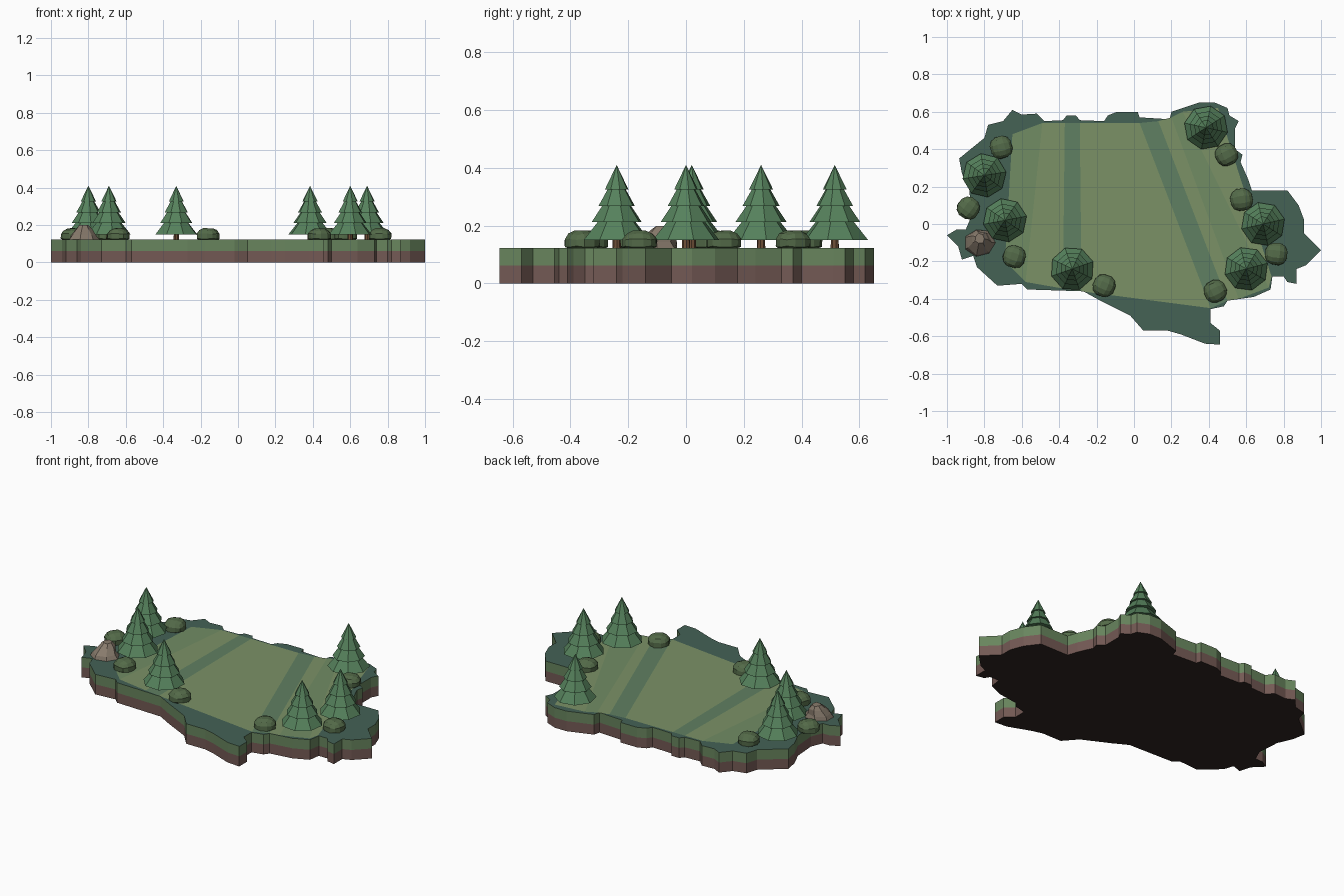
import bpy, bmesh, math, random
from mathutils import Vector, Matrix

if "Cube" in bpy.data.objects:
    bpy.data.objects.remove(bpy.data.objects["Cube"])

random.seed(4)
TOP = 0.122


def mat(name, r, g, b):
    m = bpy.data.materials.new(name)
    m.diffuse_color = ((r / 255) ** 2.2, (g / 255) ** 2.2, (b / 255) ** 2.2, 1)
    m.use_nodes = True
    m.node_tree.nodes["Principled BSDF"].inputs["Base Color"].default_value = m.diffuse_color
    return m


M = {
    "moss": mat("moss", 70, 98, 86), "turf": mat("turf", 104, 132, 94),
    "soil": mat("soil", 115, 90, 85), "under": mat("under", 52, 42, 40),
    "light": mat("light", 122, 144, 102), "mid": mat("mid", 112, 139, 100),
    "dark": mat("dark", 96, 127, 98), "pine": mat("pine", 86, 128, 92),
    "bark": mat("bark", 110, 80, 58), "bush": mat("bush", 84, 106, 74),
    "stone": mat("stone", 135, 122, 108),
}


def finish(name, bm, mats):
    bmesh.ops.recalc_face_normals(bm, faces=bm.faces)
    me = bpy.data.meshes.new(name)
    bm.to_mesh(me)
    bm.free()
    for m in mats:
        me.materials.append(M[m])
    ob = bpy.data.objects.new(name, me)
    bpy.context.collection.objects.link(ob)
    return ob


# Island outline, clockwise from the left tip
OUTLINE = [
    (-1, -.06), (-.95, -.03), (-.90, -.03), (-.87, .04), (-.88, .18), (-.92, .27),
    (-.935, .35), (-.80, .46), (-.78, .53), (-.70, .55), (-.65, .61), (-.60, .585),
    (-.52, .59), (-.48, .55), (-.38, .555), (-.36, .58), (-.31, .58), (-.29, .555),
    (-.16, .55), (-.14, .58), (-.09, .60), (.02, .60), (.03, .57), (.19, .56),
    (.20, .60), (.26, .62), (.35, .65), (.43, .65), (.50, .62), (.51, .58),
    (.56, .55), (.54, .51), (.54, .40), (.58, .37), (.57, .33), (.61, .24), (.63, .18),
    (.82, .18), (.88, .10), (.91, .02), (.91, -.05), (1, -.14), (.92, -.22),
    (.87, -.24), (.87, -.32), (.82, -.31), (.80, -.28), (.74, -.28), (.73, -.35),
    (.64, -.39), (.50, -.41), (.48, -.44), (.41, -.455), (.41, -.53), (.46, -.57),
    (.46, -.645), (.38, -.64), (.25, -.59), (.18, -.57), (.05, -.57), (-.02, -.49),
    (-.18, -.41), (-.27, -.36), (-.57, -.35), (-.60, -.32), (-.73, -.33),
    (-.84, -.23), (-.86, -.17), (-.92, -.19), (-.94, -.12)]

# Island slab: dark underside, soil band, turf band, mossy top
bm = bmesh.new()
rings = [[bm.verts.new((x, y, z)) for x, y in OUTLINE] for z in (0, TOP / 2, TOP)]
n = len(OUTLINE)
for band in range(2):
    for i in range(n):
        j = (i + 1) % n
        f = bm.faces.new((rings[band][i], rings[band][j],
                          rings[band + 1][j], rings[band + 1][i]))
        f.material_index = band
caps = [bm.faces.new(rings[2]), bm.faces.new(rings[0])]
caps[0].material_index, caps[1].material_index = 2, 3
finish("island", bm, ["soil", "turf", "moss", "under"])

# Mown field: strips between back and front end points
ENDS = [((-.65, .48), (-.69, -.2)), ((-.49, .54), (-.58, -.31)),
        ((-.37, .54), (-.38, -.345)), ((-.29, .54), (-.28, -.36)),
        ((.03, .54), (.41, -.45)), ((.13, .55), (.50, -.41)),
        ((.2, .57), (.56, -.4)), ((.26, .6), (.72, -.34)), ((.45, .62), (.735, -.28))]
SHADES = ["mid", "light", "dark", "light", "dark", "light", "mid", "light"]
for k, shade in enumerate(SHADES):
    (a, b), (c, d) = ENDS[k], ENDS[k + 1]
    bm = bmesh.new()
    bm.faces.new([bm.verts.new((*p, TOP + .0015)) for p in (a, b, d, c)])
    ob = finish(f"field_strip_{k}", bm, [shade])
    if ob.data.polygons[0].normal.z < 0:
        ob.data.flip_normals()


def cone(bm, r1, r2, z1, z2, seg, rot=0):
    bmesh.ops.create_cone(
        bm, cap_ends=True, segments=seg, radius1=r1, radius2=r2, depth=z2 - z1,
        matrix=Matrix.Translation((0, 0, (z1 + z2) / 2)) @ Matrix.Rotation(rot, 4, 'Z'))


# Pine trees: stacked flared tiers on a trunk
TIERS = [(.118, .052, .150, .232), (.090, .038, .212, .288),
         (.065, .024, .268, .340), (.042, .0, .325, .410)]
for k, (x, y) in enumerate([(-.80, .26), (-.69, .02), (-.33, -.24),
                            (.385, .515), (.69, 0), (.60, -.24)]):
    bm = bmesh.new()
    cone(bm, .015, .013, TOP - .005, .17, 8)
    trunk = finish(f"tree_trunk_{k}", bm, ["bark"])
    bm = bmesh.new()
    for t in TIERS:
        cone(bm, *t, 8, math.pi / 8)
    crown = finish(f"tree_crown_{k}", bm, ["pine"])
    for ob in (trunk, crown):
        ob.location = (x, y, 0)
        ob.rotation_euler.z = random.uniform(-.3, .3)


def lump(name, x, y, size, angle, shade, jitter=0):
    """Faceted rounded cube, flattened where it meets the ground."""
    bm = bmesh.new()
    bmesh.ops.create_cube(bm, size=2)
    bmesh.ops.subdivide_edges(bm, edges=bm.edges, cuts=2, use_grid_fill=True)
    for v in bm.verts:
        d = v.co.normalized() * (1 + random.uniform(-jitter, jitter))
        v.co = Vector((d.x * size[0], d.y * size[1], max(d.z, -.4) * size[2]))
    ob = finish(name, bm, [shade])
    ob.location = (x, y, TOP + .38 * size[2])
    ob.rotation_euler.z = angle


# Bushes
for k, (x, y) in enumerate([(-.71, .41), (-.885, .085), (-.64, -.175), (-.16, -.33),
                            (.435, -.36), (.76, -.16), (.575, .13), (.495, .37)]):
    lump(f"bush_{k}", x, y, (.064, .064, .047), random.uniform(0, 1.5), "bush", .03)

# Rock: broad foot slab with a tapered block on it
bm = bmesh.new()
levels = [(TOP - .004, .085, .075, 0), (TOP + .022, .072, .066, 0),
          (TOP + .055, .046, .048, .015), (TOP + .077, .026, .028, .022)]
rows = []
for z, rx, ry, dy in levels:
    rows.append([bm.verts.new((-.825 + rx * math.cos(a) * s, -.1 + dy + ry * math.sin(a) * s, z))
                 for a, s in ((i * math.tau / 7, random.uniform(.9, 1.08)) for i in range(7))])
for lo, hi in zip(rows, rows[1:]):
    for i in range(7):
        bm.faces.new((lo[i], lo[(i + 1) % 7], hi[(i + 1) % 7], hi[i]))
bm.faces.new(rows[0])
bm.faces.new(rows[-1])
finish("rock", bm, ["stone"])
